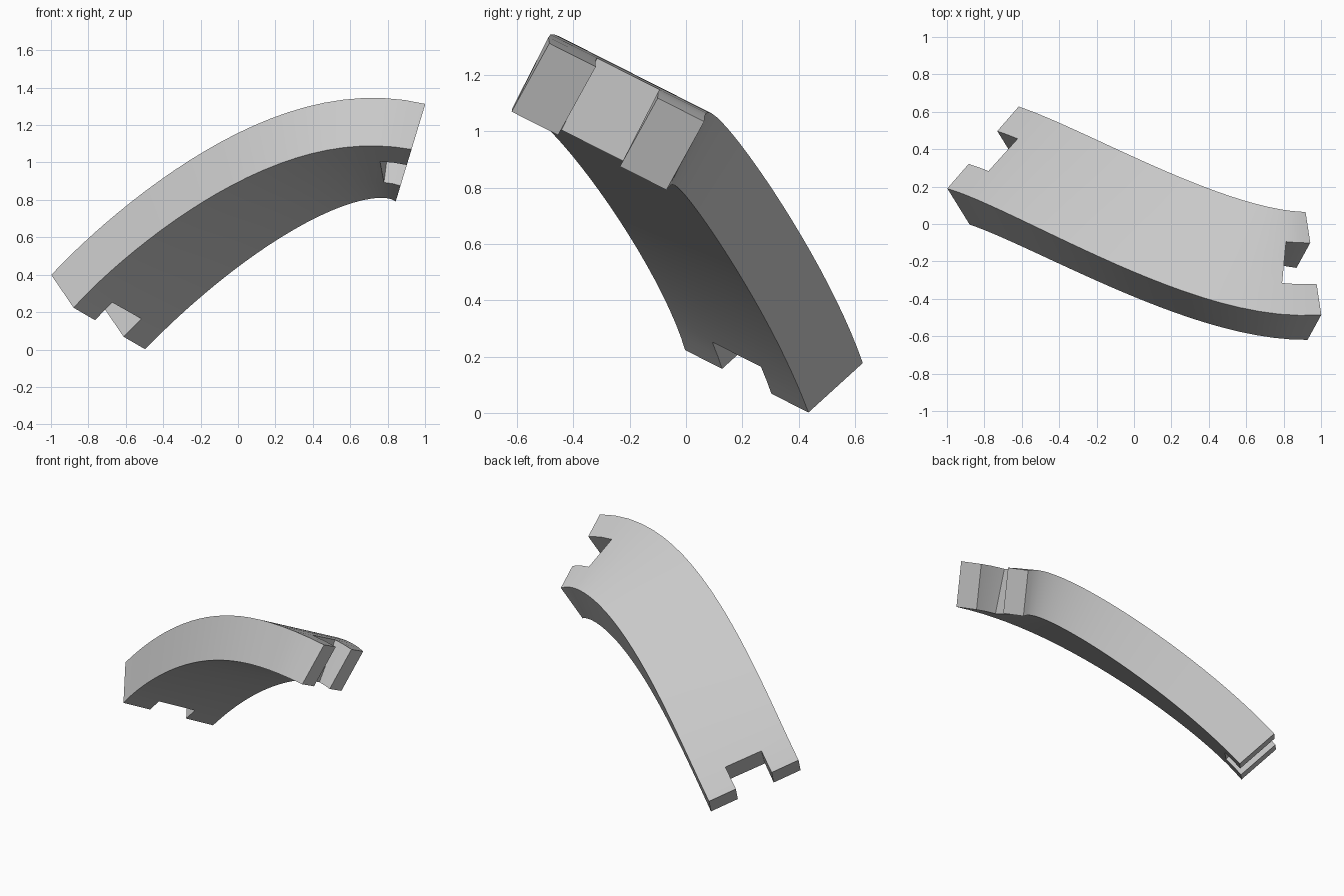
import bpy, bmesh
from mathutils import Vector
from mathutils.geometry import interpolate_bezier

if "Cube" in bpy.data.objects:
    bpy.data.objects.remove(bpy.data.objects["Cube"])

# Single plain material
grey = bpy.data.materials.new("light_grey")
grey.use_nodes = True
colour = (0.58, 0.58, 0.58, 1)
grey.diffuse_color = colour
grey.node_tree.nodes["Principled BSDF"].inputs["Base Color"].default_value = colour

# Centre path of the curved strip
STEPS, NOTCH = 24, 2
WIDTH, THICK = 0.622, 0.287
COLUMNS = (0, 0.3, 0.7, 1)
start, end = Vector((-0.7475, 0.3125, 0.2)), Vector((0.9225, -0.2775, 1.0525))
start_dir = Vector((0.67, -0.227, 0.706)).normalized()
end_dir = Vector((0.959, 0, -0.291)).normalized()
ctrl_a, ctrl_b = start + start_dir * 0.55, end - end_dir * 0.55
path = interpolate_bezier(start, ctrl_a, ctrl_b, end, STEPS + 1)
tilt = Vector((0, 0.45, 0.89)).normalized()   # the strip never banks about this axis


def tangent(s):
    r = 1 - s
    return (r * r * (ctrl_a - start) + 2 * r * s * (ctrl_b - ctrl_a) + s * s * (end - ctrl_b)).normalized()


# Grid of top and bottom points swept along the path
bm = bmesh.new()
top, bottom = [], []
for i, centre in enumerate(path):
    t = tangent(i / STEPS)
    across = tilt.cross(t).normalized()
    up = t.cross(across) * THICK / 2
    row = [centre + across * WIDTH * (c - 0.5) for c in COLUMNS]
    top.append([bm.verts.new(p + up) for p in row])
    bottom.append([bm.verts.new(p - up) for p in row])


# Solid cells; the middle column is left out at both ends for the notches
def solid(i, j):
    if not (0 <= i < STEPS and 0 <= j < 3):
        return False
    return j != 1 or NOTCH <= i < STEPS - NOTCH


for i in range(STEPS):
    for j in range(3):
        if not solid(i, j):
            continue
        corners = [(i, j), (i + 1, j), (i + 1, j + 1), (i, j + 1)]
        bm.faces.new([top[a][b] for a, b in corners])
        bm.faces.new([bottom[a][b] for a, b in reversed(corners)])
        neighbours = [(i, j - 1), (i + 1, j), (i, j + 1), (i - 1, j)]
        for k, cell in enumerate(neighbours):
            if not solid(*cell):
                (a, b), (c, d) = corners[k], corners[(k + 1) % 4]
                bm.faces.new([top[a][b], bottom[a][b], bottom[c][d], top[c][d]])

bmesh.ops.delete(bm, geom=[v for v in bm.verts if not v.link_faces], context='VERTS')
bmesh.ops.recalc_face_normals(bm, faces=bm.faces)

mesh = bpy.data.meshes.new("curved_notched_strip")
bm.to_mesh(mesh)
bm.free()
mesh.materials.append(grey)
strip = bpy.data.objects.new("curved_notched_strip", mesh)
bpy.context.collection.objects.link(strip)

# Smooth along the curve, sharp at the corners
bpy.context.view_layer.objects.active = strip
strip.select_set(True)
bpy.ops.object.shade_smooth_by_angle(angle=0.5)
